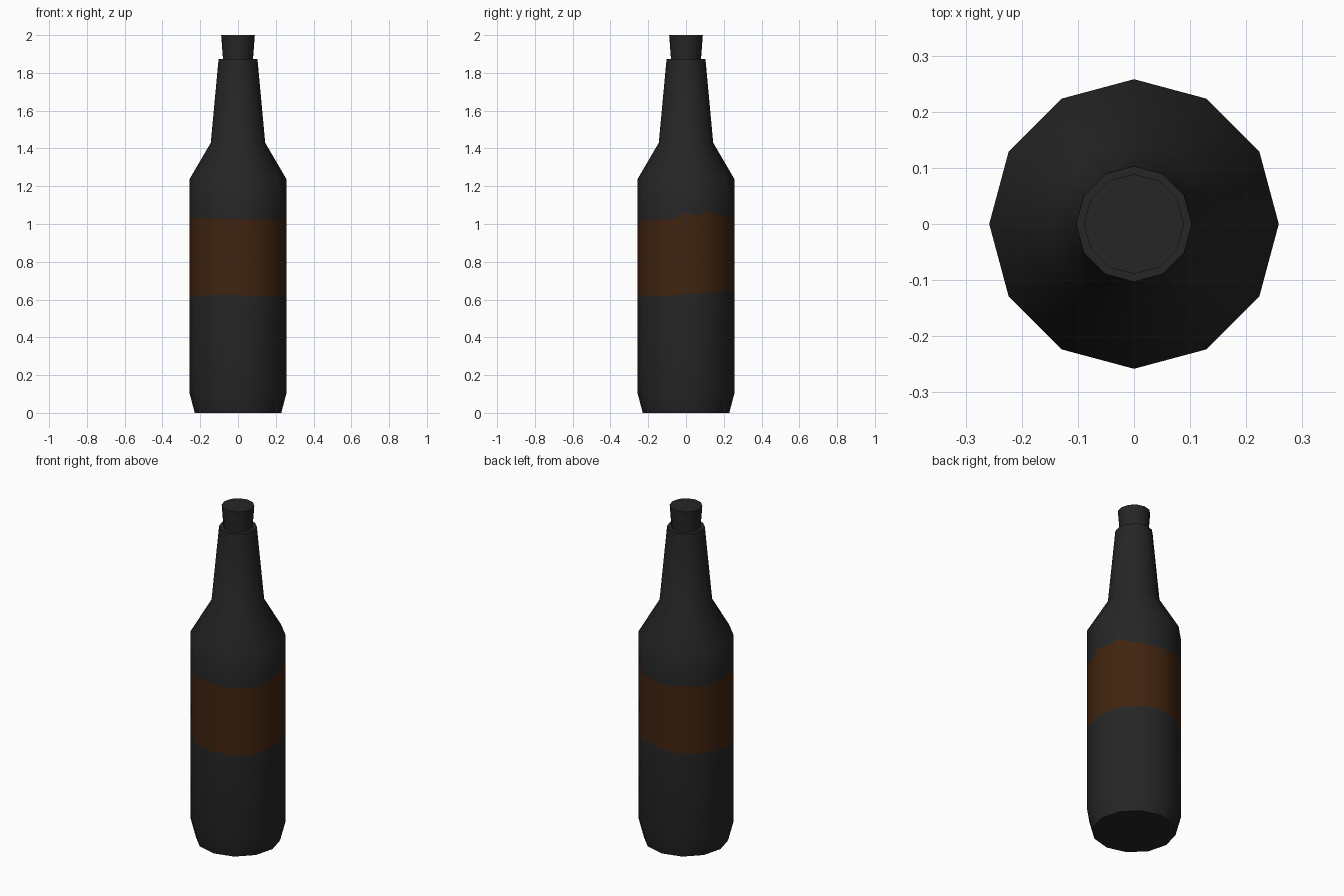
import bpy, bmesh, math

if "Cube" in bpy.data.objects:
    bpy.data.objects.remove(bpy.data.objects["Cube"])

SIDES = 12       # true corners around the bottle
COLS = 24        # corners plus edge midpoints, so the label edge can be ragged


def material(name, rgb):
    m = bpy.data.materials.new(name)
    m.diffuse_color = (*rgb, 1.0)
    m.use_nodes = True
    m.node_tree.nodes["Principled BSDF"].inputs["Base Color"].default_value = m.diffuse_color
    return m


glass = material("dark glass", (0.019, 0.019, 0.019))
paper = material("brown label paper", (0.052, 0.0175, 0.005))


def rim_point(radius, i):
    """Point i of COLS on a 12-sided outline; odd points are edge midpoints."""
    a = 2 * math.pi * i / COLS
    r = radius * (math.cos(math.pi / SIDES) if i % 2 else 1)
    return r * math.cos(a), r * math.sin(a)


def lathe(name, profile, mats, band=None):
    """Closed 12-sided turned solid; heights may be one number or one per column."""
    bm = bmesh.new()
    rings = []
    for radius, z in profile:
        heights = z if isinstance(z, list) else [z] * COLS
        rings.append([bm.verts.new((*rim_point(radius, i), heights[i])) for i in range(COLS)])
    for k in range(len(rings) - 1):
        lo, hi = rings[k], rings[k + 1]
        for i in range(COLS):
            j = (i + 1) % COLS
            f = bm.faces.new((lo[i], lo[j], hi[j], hi[i]))
            f.material_index = 1 if k == band else 0
    bm.faces.new(rings[0][::-1])
    bm.faces.new(rings[-1])
    me = bpy.data.meshes.new(name)
    bm.to_mesh(me)
    bm.free()
    for m in mats:
        me.materials.append(m)
    ob = bpy.data.objects.new(name, me)
    bpy.context.collection.objects.link(ob)
    bpy.ops.object.select_all(action='DESELECT')
    ob.select_set(True)
    bpy.context.view_layer.objects.active = ob
    bpy.ops.object.shade_smooth_by_angle(angle=math.radians(50))
    return ob


# Torn label edges: hundredths above the base heights, starting at +x
top_edge = [1.02 + d / 1000 for d in (
    38, 25, 48, 25, 15, 12, 10, 8, 14, 10, 6, 12,
    12, 15, 15, 10, 10, 2, 10, 2, 0, 0, 2, 8)]
bottom_edge = [0.615 + d / 1000 for d in (
    17, 20, 25, 25, 28, 28, 25, 20, 15, 12, 8, 5,
    2, 3, 5, 8, 10, 12, 10, 5, 2, 0, 3, 8)]

# Bottle: base, body, label band, shoulder, neck
R = 0.258
lathe("bottle", [
    (0.229, 0.0), (R, 0.11), (R, bottom_edge), (R, top_edge), (R, 1.235),
    (0.144, 1.43), (0.103, 1.873)], [glass, paper], band=2)

# Stopper: flares slightly towards the top
lathe("stopper", [(0.079, 1.865), (0.089, 2.0)], [glass])
